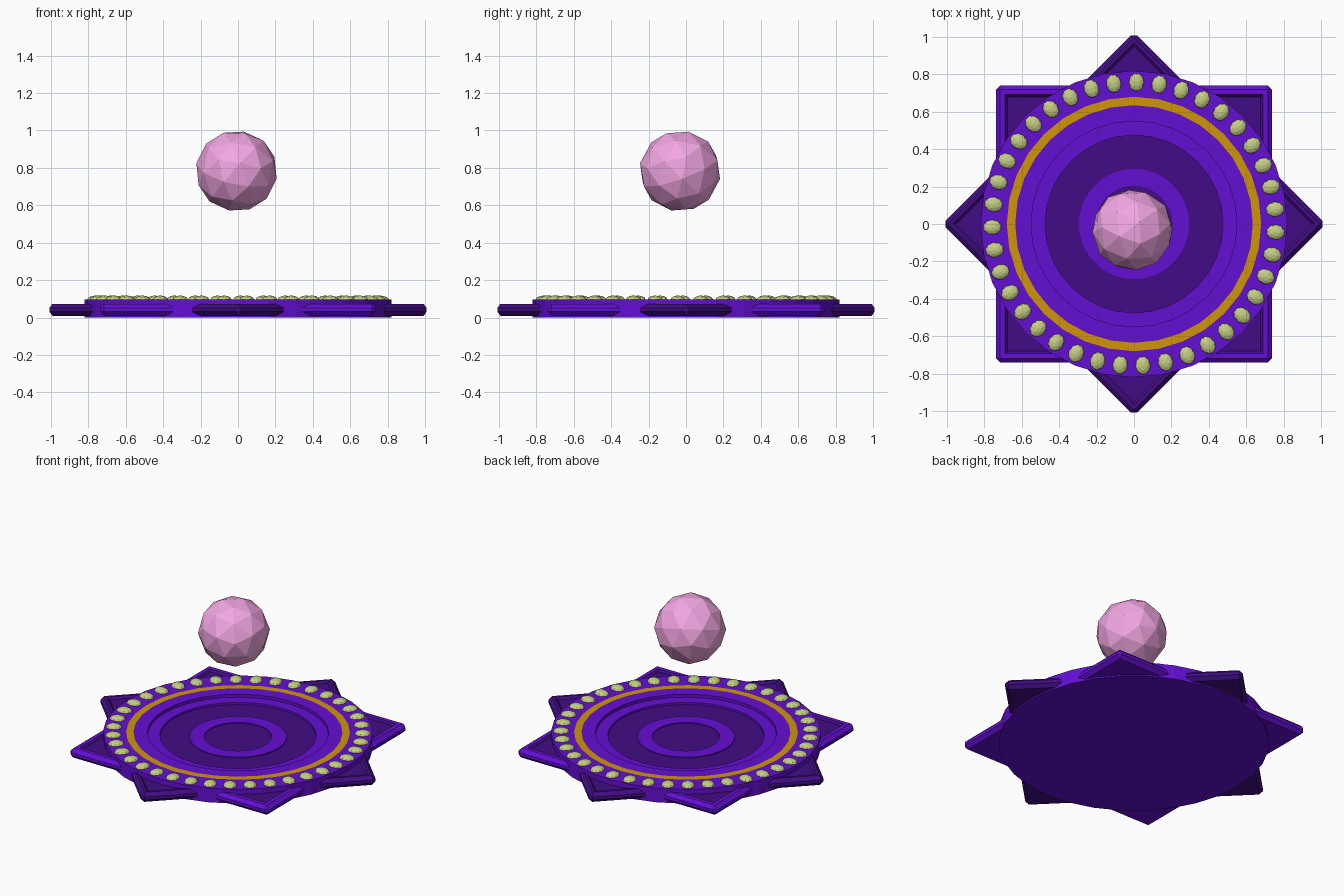
import bpy, bmesh, math
from mathutils import Matrix

if "Cube" in bpy.data.objects:
    bpy.data.objects.remove(bpy.data.objects["Cube"])


def mat(name, rgb):
    m = bpy.data.materials.new(name)
    m.diffuse_color = [(c / 255) ** 2.2 for c in rgb] + [1]
    m.use_nodes = True
    m.node_tree.nodes["Principled BSDF"].inputs["Base Color"].default_value = m.diffuse_color
    return m


PURPLE = mat("purple", (100, 22, 210))
DARK = mat("dark_purple", (68, 20, 132))
GOLD = mat("gold", (205, 148, 15))
BEAD = mat("bead_green", (195, 205, 130))
PINK = mat("pink", (242, 165, 226))


def finish(bm, name, mats):
    bmesh.ops.recalc_face_normals(bm, faces=bm.faces)
    me = bpy.data.meshes.new(name)
    bm.to_mesh(me)
    bm.free()
    for m in mats:
        me.materials.append(m)
    ob = bpy.data.objects.new(name, me)
    bpy.context.collection.objects.link(ob)
    return ob


def star_plate(name, hx, hy, inset, angle, mats):
    """Chamfered square plate with a shallow recessed panel on top."""
    bm = bmesh.new()
    bmesh.ops.create_cube(bm, size=1)
    bmesh.ops.scale(bm, vec=(2 * hx, 2 * hy, 0.064), verts=bm.verts)
    bmesh.ops.bevel(bm, geom=bm.edges[:], offset=0.022, segments=1, affect='EDGES')
    # the upright edges are cut a little deeper by the same chamfer
    top = max(bm.faces, key=lambda f: f.normal.z * f.calc_area())
    bmesh.ops.inset_region(bm, faces=[top], thickness=inset)
    r = bmesh.ops.inset_region(bm, faces=[top], thickness=0.018, depth=-0.012)
    for f in [top] + r["faces"]:
        f.material_index = 1
    bm.transform(Matrix.Translation((0, 0, 0.041)) @ Matrix.Rotation(angle, 4, 'Z'))
    return finish(bm, name, mats)


# two crossed squares forming the eight-pointed star
star_plate("square_plate", 0.738, 0.74, 0.038, 0, [PURPLE, DARK])
star_plate("diamond_plate", 0.724, 0.724, 0.025, math.pi / 4, [DARK, DARK])

# round stepped dish: (radius, height, material of the band to the next point)
profile = [(0, 0, 0), (0.82, 0, 0), (0.82, 0.095, 0), (0.68, 0.095, 1),
           (0.635, 0.095, 0), (0.55, 0.095, 0), (0.55, 0.075, 0),
           (0.475, 0.075, 0), (0.475, 0.05, 0), (0.41, 0.05, 1),
           (0.295, 0.05, 0), (0.295, 0.067, 0), (0.205, 0.067, 0),
           (0.205, 0.052, 1), (0, 0.052, 1)]
N = 32
bm = bmesh.new()
rings = []
for r, z, _ in profile:
    if r == 0:
        rings.append([bm.verts.new((0, 0, z))] * N)
    else:
        rings.append([bm.verts.new((r * math.cos(2 * math.pi * i / N),
                                    r * math.sin(2 * math.pi * i / N), z)) for i in range(N)])
for k in range(len(profile) - 1):
    a, b = rings[k], rings[k + 1]
    for i in range(N):
        j = (i + 1) % N
        quad = list(dict.fromkeys((a[i], a[j], b[j], b[i])))
        bm.faces.new(quad).material_index = profile[k][2]
finish(bm, "round_dish", [PURPLE, GOLD])

# ring of flattened beads on the rim
bm = bmesh.new()
COUNT = 39
for i in range(COUNT):
    a = math.radians(89) + 2 * math.pi * i / COUNT
    m = (Matrix.Rotation(a, 4, 'Z') @ Matrix.Translation((0.758, 0, 0.093))
         @ Matrix.Diagonal((0.05, 0.041, 0.025, 1)))
    bmesh.ops.create_icosphere(bm, subdivisions=2, radius=1, matrix=m)
finish(bm, "rim_beads", [BEAD])

# floating faceted orb
bm = bmesh.new()
m = (Matrix.Translation((-0.008, -0.032, 0.783)) @ Matrix.Rotation(0.35, 4, 'X')
     @ Matrix.Rotation(0.2, 4, 'Y') @ Matrix.Rotation(0.3, 4, 'Z'))
bmesh.ops.create_icosphere(bm, subdivisions=2, radius=0.219, matrix=m)
finish(bm, "floating_orb", [PINK])
